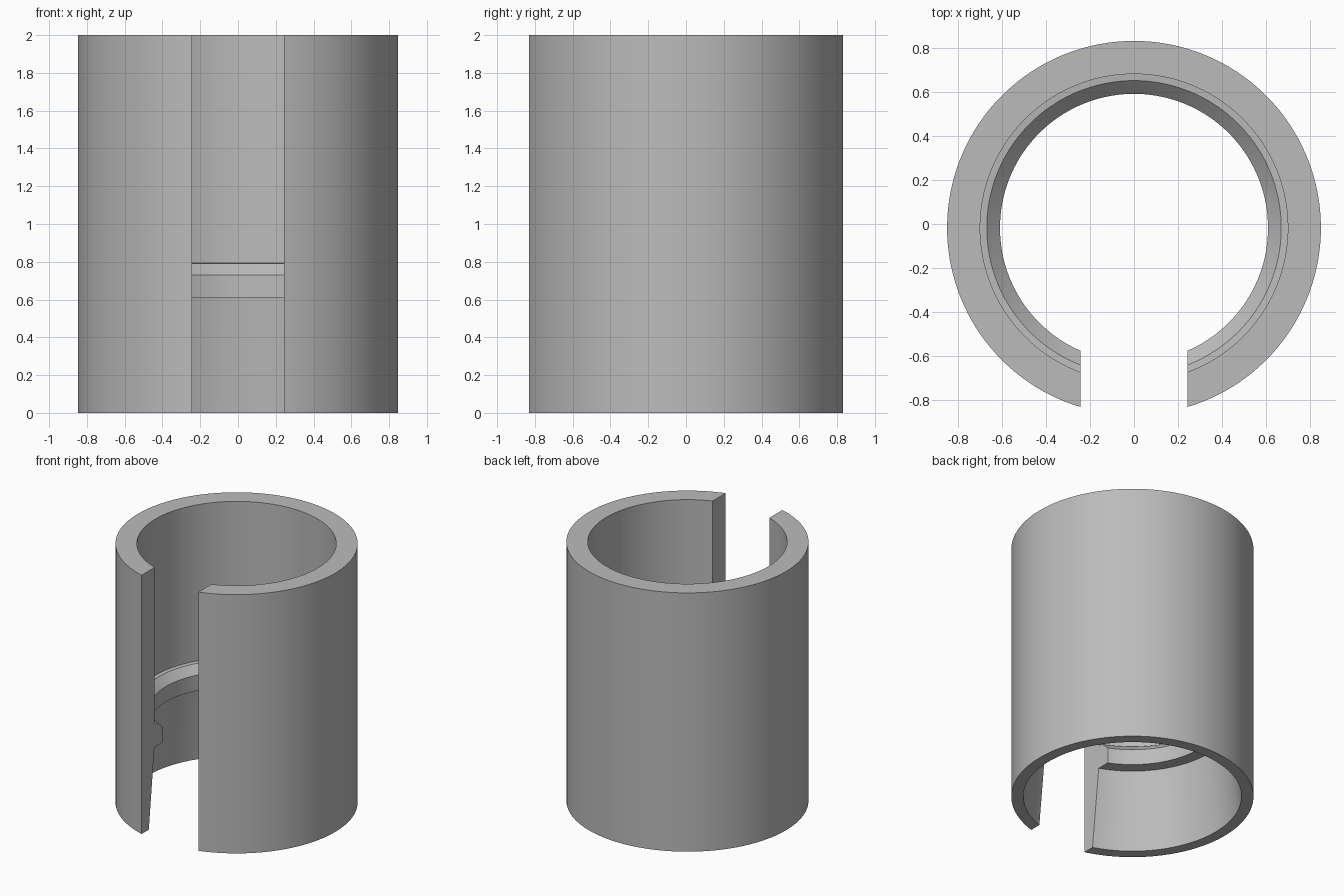
import bpy, bmesh, math

if "Cube" in bpy.data.objects:
    bpy.data.objects.remove(bpy.data.objects["Cube"])

SEGMENTS = 128      # steps around the ring
HALF_SLOT = 0.243   # half width of the parallel-sided slot
CENTRE_Y = -0.0175  # ring axis, offset so the slotted part is centred

# Wall cross-section (radius, height): straight bore, chamfered rib, flared foot
PROFILE = [
    (0.848, 0.0), (0.848, 2.0), (0.698, 2.0), (0.698, 0.793),
    (0.668, 0.79), (0.608, 0.73), (0.608, 0.61), (0.70, 0.61), (0.764, 0.0),
]

grey = bpy.data.materials.new("plain grey")
grey.diffuse_color = (0.5, 0.5, 0.5, 1)
grey.use_nodes = True
grey.node_tree.nodes["Principled BSDF"].inputs["Base Color"].default_value = grey.diffuse_color

# Sweep each profile point around the axis, stopping at the slot sides
bm = bmesh.new()
rings = []
for radius, z in PROFILE:
    start = math.asin(HALF_SLOT / radius)
    ring = []
    for i in range(SEGMENTS + 1):
        a = start + (2 * math.pi - 2 * start) * i / SEGMENTS
        ring.append(bm.verts.new((radius * math.sin(a), CENTRE_Y - radius * math.cos(a), z)))
    rings.append(ring)

# Skin between neighbouring rings
for a, b in zip(rings, rings[1:] + rings[:1]):
    for i in range(SEGMENTS):
        bm.faces.new((a[i], a[i + 1], b[i + 1], b[i]))

# Flat slot sides
bm.faces.new([r[0] for r in rings])
bm.faces.new([r[-1] for r in reversed(rings)])
bmesh.ops.recalc_face_normals(bm, faces=bm.faces)

mesh = bpy.data.meshes.new("slotted_sleeve")
bm.to_mesh(mesh)
bm.free()
mesh.materials.append(grey)
sleeve = bpy.data.objects.new("slotted_sleeve", mesh)
bpy.context.collection.objects.link(sleeve)

# Smooth walls with crisp edges
bpy.context.view_layer.objects.active = sleeve
sleeve.select_set(True)
bpy.ops.object.shade_smooth_by_angle(angle=math.radians(25))
